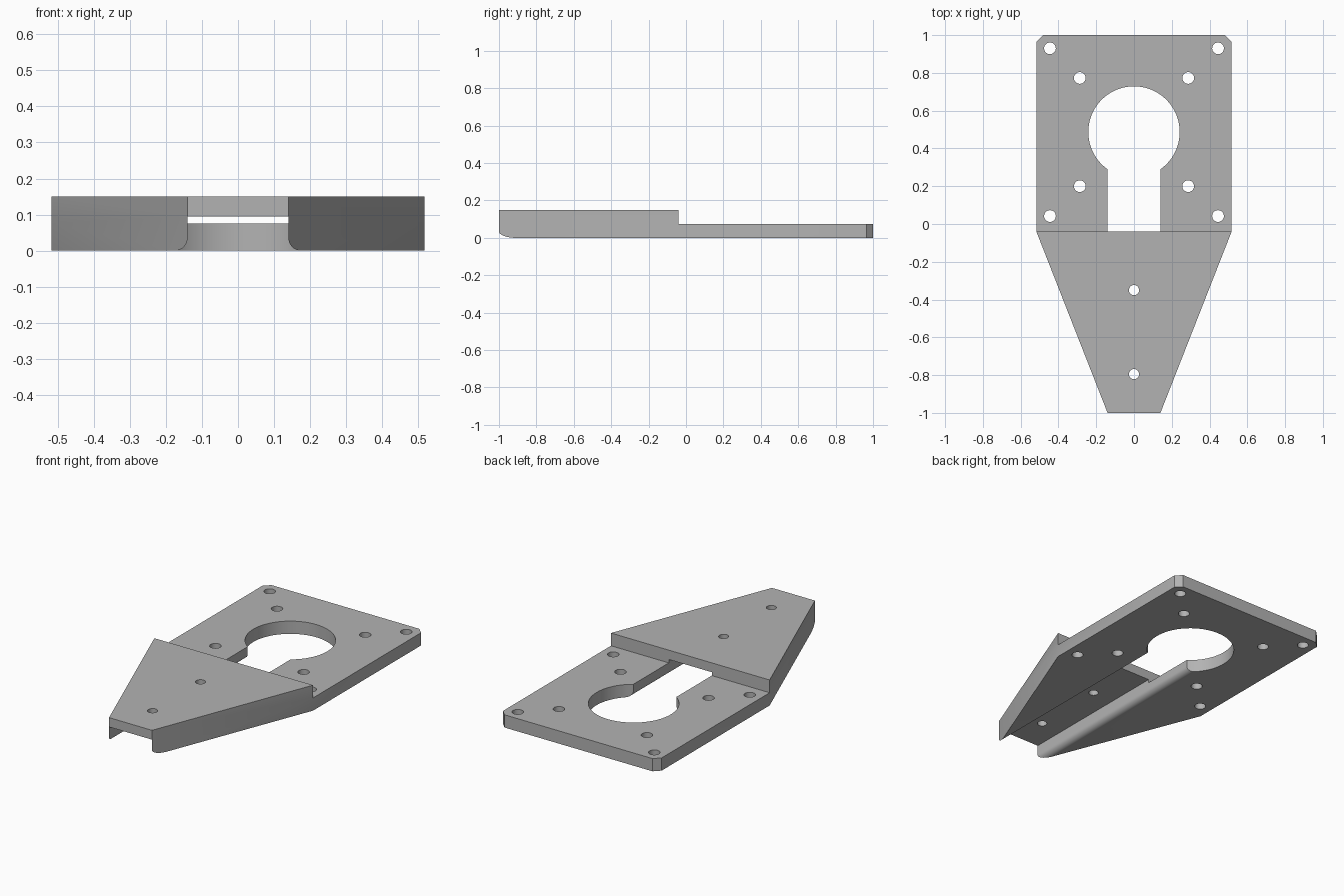
import bpy, bmesh, math
from mathutils import Vector

cube = bpy.data.objects.get("Cube")
if cube:
    bpy.data.objects.remove(cube, do_unlink=True)

STEP_Y, HALF_W, SLOT = -0.04, 0.517, 0.14
PLATE_Z, ROOF_Z, TOP_Z = 0.075, 0.095, 0.15
FILLET, CHAMFER = 0.035, 0.035

grey = bpy.data.materials.new("machined_grey")
grey.use_nodes = True
grey.diffuse_color = (0.45, 0.45, 0.45, 1)
grey.node_tree.nodes["Principled BSDF"].inputs["Base Color"].default_value = grey.diffuse_color


def prism(name, points, sweep):
    """Closed solid made by sweeping a flat outline along a vector."""
    bm = bmesh.new()
    face = bm.faces.new([bm.verts.new(p) for p in points])
    swept = bmesh.ops.extrude_face_region(bm, geom=[face])["geom"]
    bmesh.ops.translate(bm, vec=Vector(sweep),
                        verts=[v for v in swept if isinstance(v, bmesh.types.BMVert)])
    bmesh.ops.recalc_face_normals(bm, faces=bm.faces[:])
    mesh = bpy.data.meshes.new(name)
    bm.to_mesh(mesh)
    bm.free()
    mesh.materials.append(grey)
    obj = bpy.data.objects.new(name, mesh)
    bpy.context.collection.objects.link(obj)
    return obj


def mirrored(half):
    """Complete a right-hand outline with its mirror image."""
    return half + [(-x, y) for x, y in reversed(half)]


def drill(name, x, y, radius, sides=32):
    ring = [math.tau * i / sides for i in range(sides)]
    return prism(name, [(x + radius * math.cos(a), y + radius * math.sin(a), -0.1)
                        for a in ring], (0, 0, 0.4))


# Full-height block: tapered nose and rectangular body with chamfered back corners
outline = mirrored([(SLOT, -1), (HALF_W, STEP_Y), (HALF_W, 1 - CHAMFER), (HALF_W - CHAMFER, 1)])
body = prism("mounting_plate", [(x, y, 0) for x, y in outline], (0, 0, TOP_Z))

# Step that thins the rear plate
step = [(-1, STEP_Y), (1, STEP_Y), (1, 1.2), (-1, 1.2)]
cutters = [prism("step_cutter", [(x, y, PLATE_Z) for x, y in step], (0, 0, 0.3))]

# Channel under the nose, opening into a slot, with rounded lower edges
arc = [math.pi / 2 * i / 10 for i in range(11)]
side = [(SLOT, ROOF_Z)]
side += [(SLOT + FILLET * (1 - math.cos(a)), FILLET * (1 - math.sin(a))) for a in arc]
side += [(SLOT + FILLET, -0.1)]
cutters.append(prism("channel_cutter", [(x, -1.1, z) for x, z in mirrored(side)], (0, 1.55, 0)))

# Large round opening
cutters.append(drill("opening_cutter", 0, 0.487, 0.242, 72))

# Screw holes in the plate and along the nose
for s in (-1, 1):
    for x, y in ((0.445, 0.93), (0.445, 0.042), (0.287, 0.773), (0.287, 0.2)):
        cutters.append(drill("plate_hole_cutter", s * x, y, 0.031))
for y in (-0.35, -0.795):
    cutters.append(drill("nose_hole_cutter", 0, y, 0.027))

# Apply every cut, then discard the cutters
for cutter in cutters:
    cutter.hide_render = True
    mod = body.modifiers.new(cutter.name, 'BOOLEAN')
    mod.operation, mod.solver, mod.object = 'DIFFERENCE', 'EXACT', cutter
bpy.context.view_layer.objects.active = body
body.select_set(True)
for mod in list(body.modifiers):
    bpy.ops.object.modifier_apply(modifier=mod.name)
for cutter in cutters:
    bpy.data.objects.remove(cutter, do_unlink=True)

bpy.ops.object.shade_smooth_by_angle(angle=math.radians(30))
